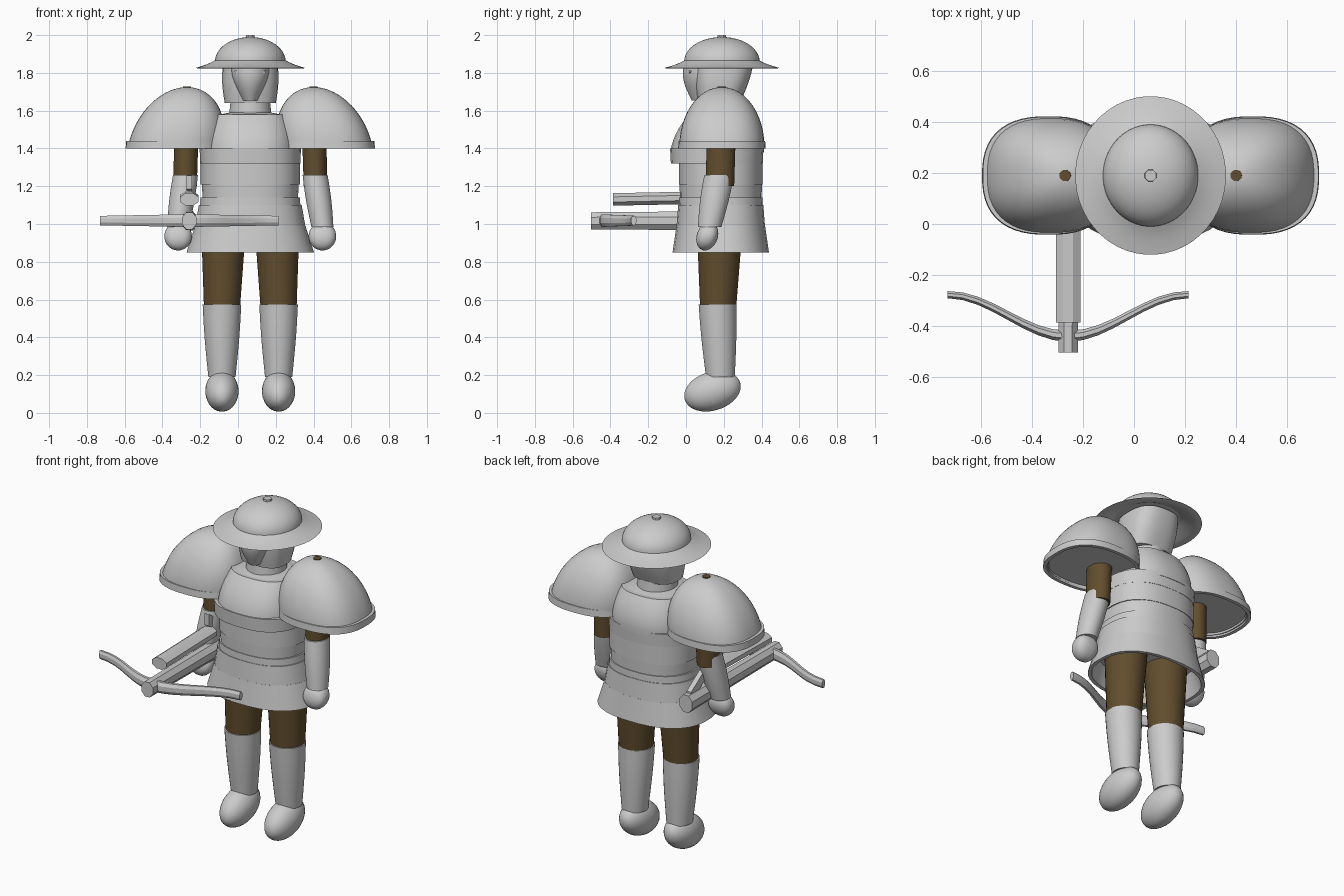
import bpy, bmesh
from math import sin, cos, pi, radians, copysign
from mathutils import Vector

if "Cube" in bpy.data.objects:
    bpy.data.objects.remove(bpy.data.objects["Cube"], do_unlink=True)

MIDDLE = 0.065  # x of the body's centre line
X, Y, Z = range(3)


def material(name, rgb):
    mat = bpy.data.materials.new(name)
    mat.use_nodes = True
    mat.diffuse_color = (*rgb, 1)
    mat.node_tree.nodes["Principled BSDF"].inputs["Base Color"].default_value = (*rgb, 1)
    return mat


STEEL = material("steel grey", (0.6, 0.6, 0.6))
CLOTH = material("brown cloth", (0.12, 0.075, 0.027))


def loft(name, rings, mat=STEEL, axis=Z, square=2, sides=32, wall=0):
    """Closed solid through (centre, radii) rings; a wall makes it a shell open at the first ring."""
    if wall:
        drop, thin = Vector((0, 0, wall)), Vector((wall, wall))
        inner = [(c - drop if i else c, r - thin) for i, (c, r) in enumerate(rings)
                 if min(r) > wall]
        rings = inner[::-1] + rings
    bm = bmesh.new()
    across = [a for a in (X, Y, Z) if a != axis]
    loops = []
    for centre, radii in rings:
        loop = []
        for k in range(sides):
            turn = (2 * k + 1) * pi / sides
            co = centre.copy()
            for a, r, wave in zip(across, radii, (cos(turn), sin(turn))):
                co[a] += r / cos(pi / sides) * copysign(abs(wave) ** (2 / square), wave)
            loop.append(bm.verts.new(co))
        loops.append(loop)
    for low, high in zip(loops, loops[1:]):
        for k in range(sides):
            bm.faces.new((low[k - 1], low[k], high[k], high[k - 1]))
    bm.faces.new(loops[0])
    bm.faces.new(loops[-1])
    bmesh.ops.recalc_face_normals(bm, faces=bm.faces)
    mesh = bpy.data.meshes.new(name)
    bm.to_mesh(mesh)
    bm.free()
    mesh.materials.append(mat)
    ob = bpy.data.objects.new(name, mesh)
    bpy.context.collection.objects.link(ob)
    bpy.ops.object.select_all(action="DESELECT")
    ob.select_set(True)
    bpy.context.view_layer.objects.active = ob
    bpy.ops.object.shade_smooth_by_angle(angle=radians(35 if sides > 8 else 20))
    return ob


def taper(start, end, radii, end_radii, bulge=0):
    """Rings from one end to the other, swollen or pinched halfway."""
    steps = 8 if bulge else 1
    return [(Vector(start).lerp(Vector(end), t),
             Vector(radii).lerp(Vector(end_radii), t) * (1 + bulge * sin(pi * t)))
            for t in (i / steps for i in range(steps + 1))]


def dome(base, top, radii, steps=12):
    """Quarter ellipse from a full base to a small flat top."""
    turns = [i / steps * pi / 2 * 0.97 for i in range(steps + 1)]
    return [(Vector(base).lerp(Vector(top), sin(t)), Vector(radii) * cos(t)) for t in turns]


def egg(start, end, radii, steps=14):
    """Ellipsoid whose ends may be shifted sideways."""
    turns = [(i / steps - 0.5) * pi * 0.9 for i in range(steps + 1)]
    return [(Vector(start).lerp(Vector(end), (1 + sin(t)) / 2), Vector(radii) * cos(t))
            for t in turns]


def body(y, z):
    return MIDDLE, y, z


# Hat: hollow brim, crown and knob
loft("hat_brim", taper(body(.19, 1.825), body(.19, 1.87), (.295, .31), (.18, .19), bulge=-.05),
     sides=48, wall=.008)
loft("hat_crown", dome(body(.19, 1.86), body(.19, 1.99), (.187, .2)), sides=48)
loft("hat_knob", taper(body(.19, 1.97), body(.19, 2), (.025, .025), (.022, .022)), sides=8)

# Head, face and neck
loft("head_guard", taper(body(.175, 1.64), body(.2, 1.85), (.135, .11), (.145, .157), bulge=.06),
     square=2.7)
loft("face", taper(body(.1, 1.655), body(.09, 1.85), (.045, .07), (.1, .1), bulge=.25))
loft("neck", taper(body(.18, 1.55), body(.18, 1.645), (.115, .12), (.105, .11)))

# Chest plate, rounding in towards the neck
chest = []
for step in range(7):
    t = step / 6
    chest.append((Vector(body(.165 + .02 * t, 1.38 + .2 * t)),
                  Vector((.24, .247)) - Vector((.05, .08)) * t * t))
loft("chest_plate", chest, square=2.5)
loft("collar", taper(body(.185, 1.575), body(.18, 1.59), (.185, .16), (.11, .11)), square=2.5)
loft("rib_plate", taper(body(.163, 1.32), body(.163, 1.4), (.265, .243), (.268, .247)), square=2.5)

# Lower plates: the depth follows the width
for name, low, high, wide, narrow, wall in (
        ("belly_plate", 1.21, 1.33, .262, .262, 0),
        ("waist_plate", 1.09, 1.21, .25, .256, 0),
        ("belt", 1.1, 1.14, .265, .262, 0),
        ("hip_plate", .985, 1.1, .292, .272, .02),
        ("skirt_plate", .85, .99, .337, .292, .02)):
    radii = [(w, .1 + .46 * w) for w in (wide, narrow)]
    loft(name, taper(body(.184, low), body(.184, high), *radii), square=2.4, wall=wall)

# Eyes, shoulders, arms and legs, mirrored about the centre line
for sign, side in ((-1, "right_"), (1, "left_")):
    def at(x, y, z):
        return MIDDLE + sign * x, y, z

    eye = loft(side + "eye", taper((0, 0, 0), (0, .008, 0), (.03, .008), (.034, .01)), axis=Y,
               sides=12)
    eye.location = at(.058, .006, 1.8)
    eye.rotation_euler = (0, -sign * .25, sign * .5)

    loft(side + "shoulder_dome", dome(at(.395, .19, 1.41), at(.335, .19, 1.725), (.252, .225)),
         square=2.5, sides=48, wall=.015)
    loft(side + "shoulder_rim", taper(at(.4, .19, 1.4), at(.4, .19, 1.44), (.26, .232), (.257, .229)),
         square=2.5, sides=48, wall=.02)
    loft(side + "shoulder_peg", taper(at(.335, .19, 1.6), at(.335, .19, 1.728), (.03, .03), (.022, .022)),
         CLOTH)
    loft(side + "upper_arm", taper(at(.345, .18, 1.2), at(.335, .19, 1.63), (.062, .075), (.066, .078)),
         CLOTH)
    loft(side + "forearm_guard", taper(at(.382, .125, .985), at(.343, .175, 1.26), (.058, .062),
                                       (.066, .078), bulge=.08))
    loft(side + "hand", egg(at(.382, .1, .86), at(.382, .125, 1.01), (.073, .057)), square=2.5)

    loft(side + "thigh", taper(at(.15, .17, .55), at(.14, .18, 1.05), (.095, .095), (.122, .125)), CLOTH)
    loft(side + "shin_guard", taper(at(.15, .182, .19), at(.15, .167, .575), (.072, .076), (.102, .1),
                                    bulge=.04))
    loft(side + "shoe", egg(at(.15, -.01, .09), at(.15, .29, .14), (.088, .105)), axis=Y)

# Crossbow: stock, rail, lever and curved limbs
GRIP = -.258
loft("crossbow_stock", taper((GRIP, -.503, 1.017), (GRIP, .37, 1.017), (.038, .045), (.043, .052)),
     axis=Y, sides=8)
loft("crossbow_rail", taper((GRIP, -.387, 1.13), (GRIP, .1, 1.14), (.048, .033), (.048, .033)),
     axis=Y, sides=8)
loft("crossbow_lever", taper((GRIP, .07, 1.222), (GRIP, .34, 1.05), (.015, .036), (.015, .03)),
     axis=Y, sides=4)
limbs = []
for step in range(-8, 9):
    u = step / 8
    centre = Vector((GRIP + .472 * u, -.44 + .163 * sin(u * pi / 2) ** 2, 1.018))
    limbs.append((centre, Vector((.022, .034)).lerp(Vector((.014, .025)), abs(u))))
loft("crossbow_limbs", limbs, axis=X, sides=8)
